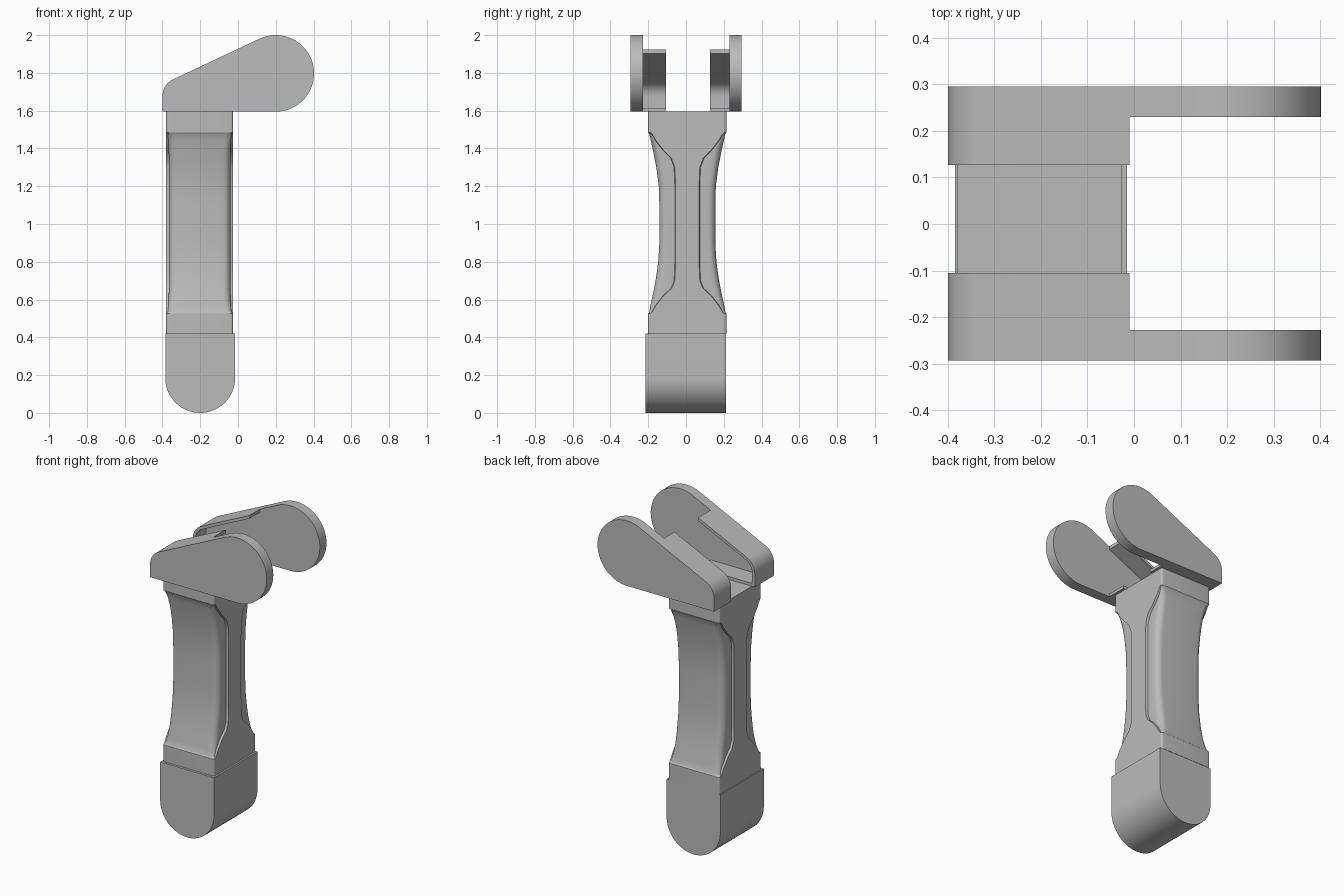
import bpy, bmesh, math

cube = bpy.data.objects.get("Cube")
if cube:
    bpy.data.objects.remove(cube, do_unlink=True)

grey = bpy.data.materials.new("plain_grey")
grey.use_nodes = True
COLOUR = (0.5, 0.5, 0.5, 1)
grey.diffuse_color = COLOUR
grey.node_tree.nodes["Principled BSDF"].inputs["Base Color"].default_value = COLOUR


def finish(name, bm, angle=30):
    bmesh.ops.recalc_face_normals(bm, faces=bm.faces)
    mesh = bpy.data.meshes.new(name)
    bm.to_mesh(mesh)
    bm.free()
    mesh.materials.append(grey)
    obj = bpy.data.objects.new(name, mesh)
    bpy.context.collection.objects.link(obj)
    bpy.ops.object.select_all(action="DESELECT")
    obj.select_set(True)
    bpy.context.view_layer.objects.active = obj
    bpy.ops.object.shade_smooth_by_angle(angle=math.radians(angle))
    return obj


def loft(name, rings):
    """Skin a list of equal closed rings and cap both ends."""
    bm = bmesh.new()
    loops = [[bm.verts.new(p) for p in ring] for ring in rings]
    for a, b in zip(loops, loops[1:]):
        for i in range(len(a)):
            j = (i + 1) % len(a)
            bm.faces.new((a[i], a[j], b[j], b[i]))
    bm.faces.new(loops[0])
    bm.faces.new(loops[-1])
    return finish(name, bm)


def slab(name, outline, y0, y1):
    """Extrude an x-z outline along y."""
    return loft(name, [[(x, y, z) for x, z in outline] for y in (y0, y1)])


def arc(cx, cz, r, start, end, n):
    angles = [math.radians(start + (end - start) * i / n) for i in range(n + 1)]
    return [(cx + r * math.cos(a), cz + r * math.sin(a)) for a in angles]


# Rounded foot block
slab("lower_joint", [(-0.015, 0.42)] + [(-0.385, 0.42)]
     + arc(-0.2, 0.185, 0.185, 180, 360, 32), -0.215, 0.212)

# Waisted arm: height, half depth, half width of the flat end strip, ledge
STATIONS = [
    (0.42, 0.207, 0.195, 0), (0.525, 0.207, 0.195, 0), (0.535, 0.201, 0.185, 0.008),
    (0.57, 0.195, 0.165, 0.012), (0.62, 0.184, 0.125, 0.013), (0.66, 0.176, 0.082, 0.014),
    (0.7, 0.168, 0.066, 0.014), (0.8, 0.154, 0.062, 0.014), (0.9, 0.148, 0.062, 0.014),
    (1.1, 0.148, 0.062, 0.014), (1.2, 0.151, 0.062, 0.014), (1.3, 0.164, 0.066, 0.014),
    (1.35, 0.174, 0.085, 0.014), (1.39, 0.182, 0.125, 0.013), (1.44, 0.193, 0.165, 0.012),
    (1.475, 0.201, 0.185, 0.008), (1.485, 0.207, 0.195, 0), (1.595, 0.207, 0.195, 0)]
CENTRE_X, CENTRE_Y, HALF_X = -0.203, 0.007, 0.177


def arm_ring(z, depth, strip, ledge):
    side = HALF_X - ledge
    round_y = min(0.04, depth - strip - ledge * 0.3)
    round_x = 0.012 + ledge * 2
    corner = [(HALF_X, strip), (side, strip + ledge * 0.3)]
    for i in range(7):
        a = math.pi / 2 * i / 6
        corner.append((side - round_x * (1 - math.cos(a)),
                       depth - round_y * (1 - math.sin(a))))
    half = corner + [(-x, y) for x, y in reversed(corner)]
    ring = half + [(-x, -y) for x, y in half]
    return [(CENTRE_X + x, CENTRE_Y + y, z) for x, y in ring]


loft("arm", [arm_ring(*s) for s in STATIONS])

# Fork cheek outline: big round nose, sloped top, small rounded heel
BOTTOM, NOSE_X, NOSE_Z, NOSE_R = 1.595, 0.2, 1.7975, 0.2025
HEEL_X, HEEL_Z, HEEL_R = -0.302, 1.677, 0.098
TILT = math.degrees(math.atan2(NOSE_Z - HEEL_Z, NOSE_X - HEEL_X)
                    + math.asin((NOSE_R - HEEL_R) / math.hypot(NOSE_X - HEEL_X, NOSE_Z - HEEL_Z)))
cheek = ([(-0.4, BOTTOM)] + arc(NOSE_X, NOSE_Z, NOSE_R, -90, 90 + TILT, 40)
         + arc(HEEL_X, HEEL_Z, HEEL_R, 90 + TILT, 180, 12))

# Thin rim wrapping the rear half of each cheek
RIM_END, WALL = -0.01, 0.018


def rim_path(inset):
    heel = arc(HEEL_X, HEEL_Z, HEEL_R - inset, 90 + TILT, 180, 12)
    x, z = heel[0]
    top = (RIM_END, z + (RIM_END - x) * math.tan(math.radians(TILT)))
    return [top] + heel + [(-0.4 + inset, BOTTOM + inset), (RIM_END, BOTTOM + inset)]


rim = rim_path(0) + rim_path(WALL)[::-1]

for side, outer, inner, edge in (("left", 0.295, 0.23, 0.127),
                                 ("right", -0.293, -0.228, -0.105)):
    slab(side + "_fork_cheek", cheek, outer, inner)
    slab(side + "_fork_rim", rim, inner, edge)
